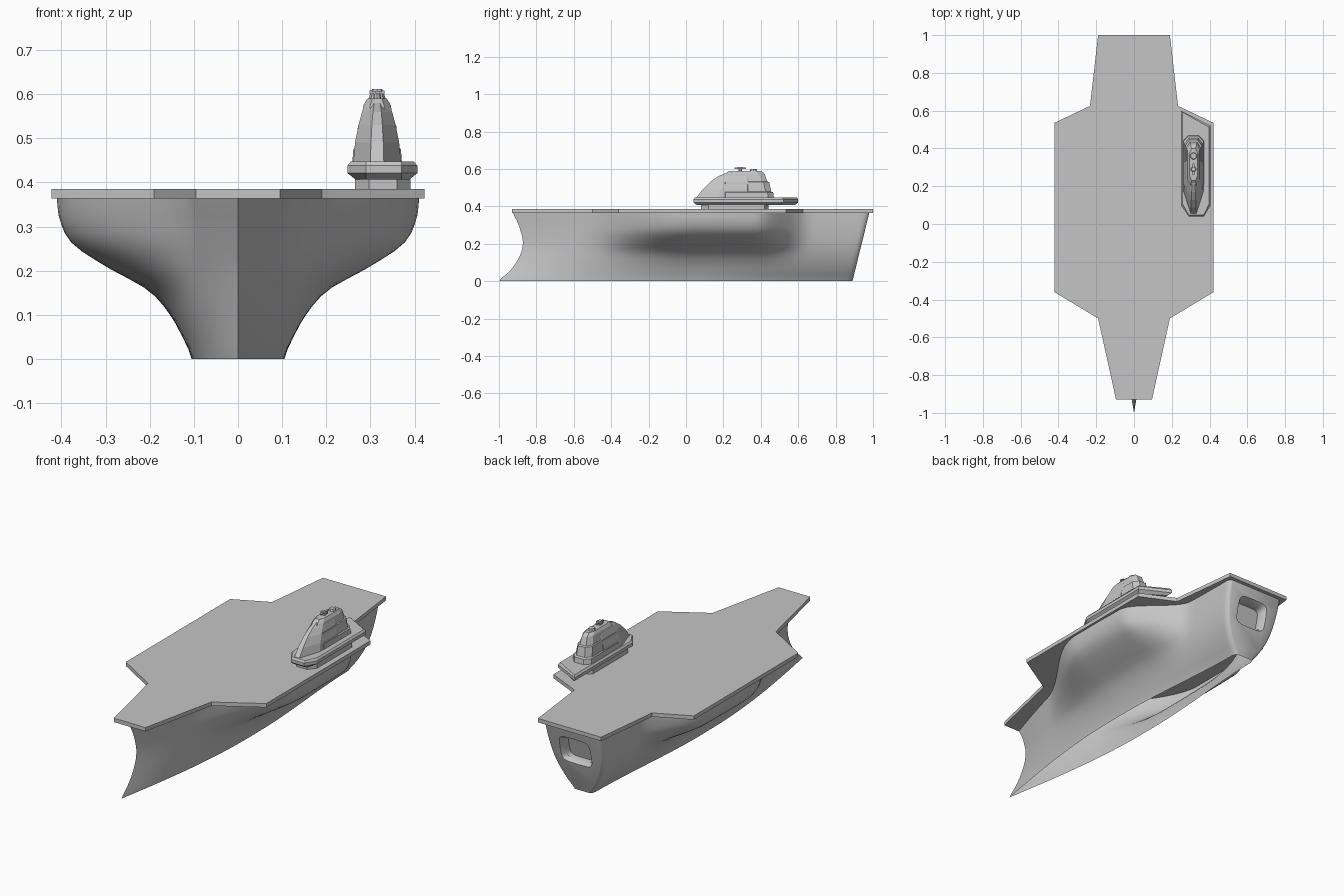
import bpy, bmesh, math
from mathutils import Vector

cube = bpy.data.objects.get("Cube")
if cube:
    bpy.data.objects.remove(cube, do_unlink=True)

grey = bpy.data.materials.new("ship grey")
grey.use_nodes = True
grey.diffuse_color = (0.56, 0.56, 0.56, 1)
grey.node_tree.nodes["Principled BSDF"].inputs["Base Color"].default_value = (0.56, 0.56, 0.56, 1)


def finish(name, bm):
    bmesh.ops.remove_doubles(bm, verts=bm.verts, dist=0.0003)
    bmesh.ops.recalc_face_normals(bm, faces=bm.faces)
    mesh = bpy.data.meshes.new(name)
    bm.to_mesh(mesh)
    bm.free()
    mesh.materials.append(grey)
    obj = bpy.data.objects.new(name, mesh)
    bpy.context.collection.objects.link(obj)
    return obj


def loft(name, rings):
    """Skin closed rings of equal length and cap both ends."""
    bm = bmesh.new()
    loops = [[bm.verts.new(p) for p in ring] for ring in rings]
    for a, b in zip(loops, loops[1:]):
        for i in range(len(a)):
            j = (i + 1) % len(a)
            bm.faces.new((a[i], a[j], b[j], b[i]))
    bm.faces.new(loops[0])
    bm.faces.new(loops[-1])
    return finish(name, bm)


def spline(values, t):
    """Smooth curve through evenly spaced values, t from 0 to 1."""
    n = len(values) - 1
    i = min(int(t * n), n - 1)
    f = t * n - i
    p = [values[max(0, min(n, i + k))] for k in (-1, 0, 1, 2)]
    return p[1] + 0.5 * f * (p[2] - p[0] + f * (2 * p[0] - 5 * p[1] + 4 * p[2] - p[3]
                             + f * (3 * (p[1] - p[2]) + p[3] - p[0])))


def ease(a, b, v):
    t = max(0, min(1, (v - a) / (b - a)))
    return t * t * (3 - 2 * t)


# Hull: slim body turning into a full stern, plus a side bulge, all from keel to deck
TOP = 0.366
STEM = [-1, -0.945, -0.905, -0.88, -0.872, -0.882, -0.9, -0.925]
SLIM = [0.105, 0.125, 0.147, 0.165, 0.178, 0.185, 0.188, 0.19]
STERN = [0.06, 0.096, 0.125, 0.146, 0.159, 0.167, 0.172, 0.174]
BULGE = [0, 0.002, 0.01, 0.04, 0.12, 0.19, 0.215, 0.22]
LEVELS, STATIONS = 18, 56
ROUND = 0.982


def hull_point(t, h, side):
    stern = 0.89 + 0.09 * h
    stem = spline(STEM, h)
    y = stem + (stern - stem) * t
    aft = ease(0.55, 1, t)
    width = spline(SLIM, h) * (1 - aft) + spline(STERN, h) * aft
    width *= math.sin(math.pi / 2 * min(t / 0.5, 1))
    width += spline(BULGE, h) * ease(-0.58, 0.02, y) * (1 - ease(0.37, 0.67, y))
    # rounded edge around the transom
    u = max(0, (t - ROUND) / (1 - ROUND))
    width -= 0.022 * (1 - math.sqrt(1 - 0.96 * u * u))
    return Vector((side * width, y, h * TOP))


ts = [ROUND * s / STATIONS for s in range(STATIONS + 1)]
ts += [ROUND + (1 - ROUND) * math.sin(math.pi / 2 * k / 5) for k in range(1, 6)]
hs = [k / LEVELS for k in range(LEVELS + 1)]
hull = loft("hull", [[hull_point(t, h, -1) for h in reversed(hs)] + [hull_point(t, h, 1) for h in hs]
                     for t in ts])


# Recessed stern opening with a flared rim
def opening(y, grow):
    pts = []
    for k in range(20):
        a = 2 * math.pi * k / 20
        c, s = math.cos(a), math.sin(a)
        x = math.copysign(abs(c) ** 0.4, c) * (0.08 + grow)
        z = math.copysign(abs(s) ** 0.4, s) * (0.062 + grow)
        pts.append((x, y + z * 0.25, 0.235 + z))
    return pts


cutter = loft("stern_cutter", [opening(0.89, 0), opening(0.925, 0), opening(0.95, 0.014), opening(1.05, 0.03)])
cut = hull.modifiers.new("stern opening", "BOOLEAN")
cut.operation, cut.solver, cut.object = "DIFFERENCE", "EXACT", cutter
bpy.ops.object.select_all(action="DESELECT")
hull.select_set(True)
bpy.context.view_layer.objects.active = hull
bpy.ops.object.modifier_apply(modifier=cut.name)
bpy.data.objects.remove(cutter, do_unlink=True)

# The hull is a shell, open along the keel
bm = bmesh.new()
bm.from_mesh(hull.data)
keel = [f for f in bm.faces if all(v.co.z < 0.001 for v in f.verts)]
bmesh.ops.delete(bm, geom=keel, context="FACES")
bm.to_mesh(hull.data)
bm.free()
bpy.ops.object.shade_smooth_by_angle(angle=math.radians(35))

# Flight deck: mirrored outline
half = [(0.095, -0.93), (0.19, -0.5), (0.422, -0.36), (0.422, 0.535), (0.233, 0.625), (0.19, 1)]
outline = half + [(-x, y) for x, y in reversed(half)]
loft("flight_deck", [[(x, y, z) for x, y in outline] for z in (0.364, 0.385)])

# Island
CX = 0.315


def block(z, w, y0, y1, nose=0.03, tail=0.03, front=0.5, cx=CX):
    """Eight-sided plan with chamfered ends."""
    right = [(w * front, y0), (w, y0 + nose), (w, y1 - tail), (w * 0.5, y1)]
    return [(cx + x, y, z) for x, y in right + [(-x, y) for x, y in reversed(right)]]


loft("island_base", [block(z, 0.063, 0.08, 0.44, 0.04, 0.02, cx=0.328) for z in (0.383, 0.412)])


# Overhanging platform with a slanted aft edge
def platform(z, inset):
    lo, hi = 0.248 + inset, 0.406 - inset
    return [(lo, 0.1 + inset, z), (0.29, 0.04 + inset, z), (0.37, 0.04 + inset, z),
            (hi, 0.1 + inset, z), (hi, 0.52 - inset, z), (lo, 0.6 - inset, z)]


loft("island_platform", [platform(0.407, 0.018), platform(0.421, 0), platform(0.438, 0), platform(0.448, 0.008)])

# Stepped tower
loft("tower", [block(0.446, 0.056, 0.18, 0.47), block(0.475, 0.054, 0.18, 0.466),
               block(0.48, 0.049, 0.18, 0.455), block(0.53, 0.043, 0.18, 0.445),
               block(0.533, 0.038, 0.18, 0.435), block(0.575, 0.031, 0.21, 0.42),
               block(0.59, 0.022, 0.23, 0.40)])

# Sloping ridged nose in front of the tower
nose_rows = [(0.446, 0.054, 0.055), (0.49, 0.05, 0.088), (0.53, 0.042, 0.128), (0.56, 0.034, 0.17), (0.588, 0.02, 0.235)]
loft("tower_nose", [block(z, w, y, 0.36, 0.12 - (z - 0.446) * 0.5, front=0.28) for z, w, y in nose_rows])


# Mast and rooftop fittings
def drum(name, y, z, radius, depth):
    bm = bmesh.new()
    bmesh.ops.create_cone(bm, cap_ends=True, segments=8, radius1=radius, radius2=radius * 0.8, depth=depth)
    bmesh.ops.translate(bm, verts=bm.verts, vec=(CX, y, z + depth / 2))
    return finish(name, bm)


def bar(name, y, z, size):
    bm = bmesh.new()
    bmesh.ops.create_cube(bm, size=1)
    bmesh.ops.scale(bm, verts=bm.verts, vec=size)
    bmesh.ops.translate(bm, verts=bm.verts, vec=(CX, y, z))
    return finish(name, bm)


drum("mast_post", 0.29, 0.588, 0.009, 0.022)
bar("mast_crossbar", 0.29, 0.604, (0.034, 0.012, 0.008))
bar("mast_fore_arm", 0.29, 0.604, (0.01, 0.06, 0.006))
drum("mast_cap", 0.29, 0.605, 0.014, 0.007)
drum("roof_dome", 0.36, 0.588, 0.02, 0.012)
